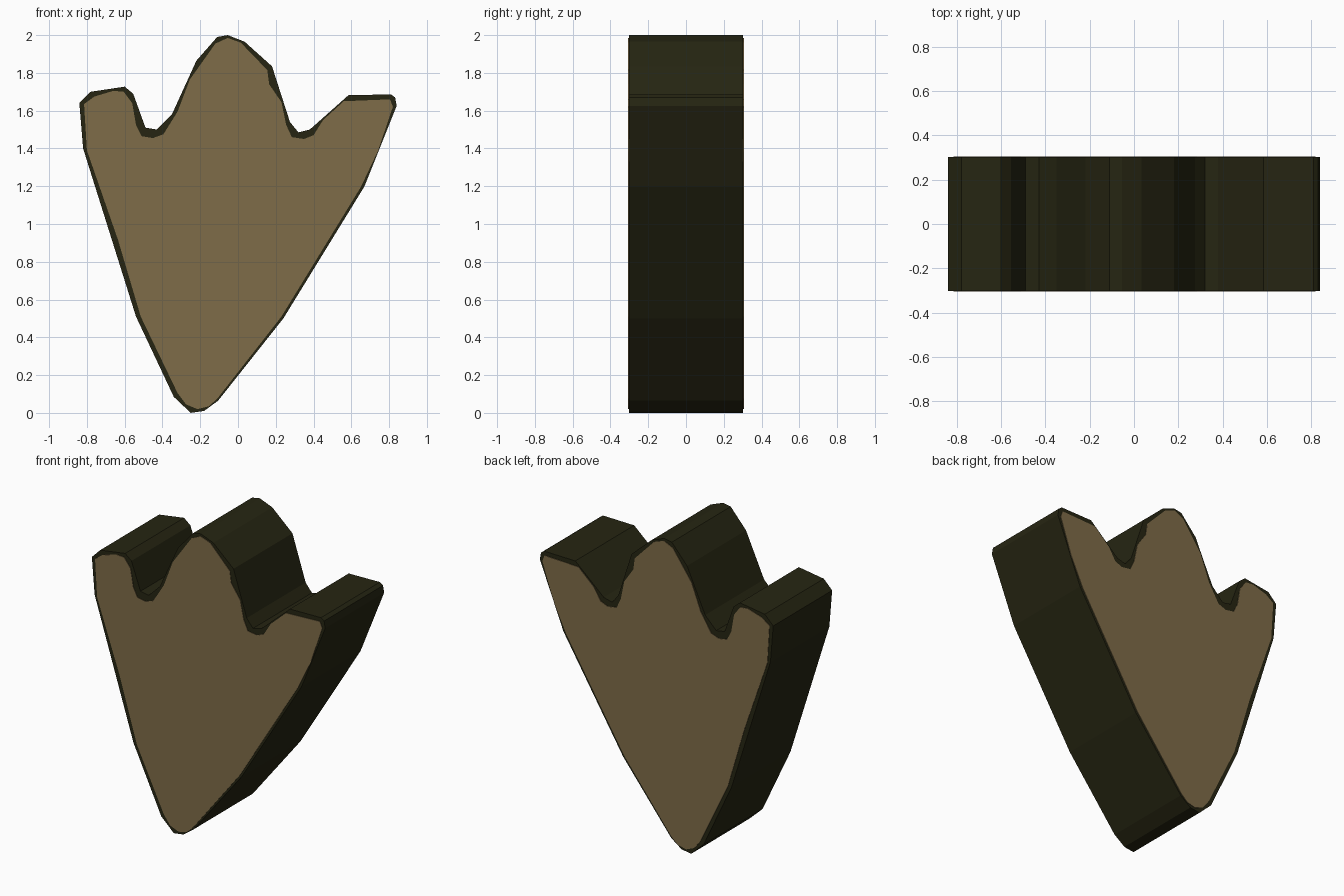
import bpy, bmesh

# Outline of the three-toed footprint, as (x, z)
OUTER = [(-.84, 1.64), (-.78, 1.70), (-.60, 1.727), (-.555, 1.69), (-.49, 1.51),
         (-.43, 1.50), (-.35, 1.58), (-.22, 1.865), (-.11, 1.99), (-.055, 2.0),
         (.035, 1.965), (.18, 1.835), (.275, 1.54), (.32, 1.485), (.38, 1.50),
         (.585, 1.682), (.81, 1.686), (.832, 1.67), (.84, 1.625), (.67, 1.20),
         (.24, .50), (-.105, .065), (-.18, .01), (-.25, 0), (-.34, .085),
         (-.54, .51), (-.82, 1.40)]

# Tan area inside the dark rim
INNER = [(-.815, 1.635), (-.76, 1.675), (-.66, 1.705), (-.605, 1.70), (-.56, 1.64),
         (-.54, 1.525), (-.51, 1.465), (-.45, 1.455), (-.395, 1.475), (-.32, 1.595),
         (-.255, 1.765), (-.12, 1.955), (-.055, 1.985), (.015, 1.96), (.155, 1.815),
         (.165, 1.74), (.23, 1.645), (.255, 1.525), (.285, 1.46), (.35, 1.45),
         (.40, 1.47), (.45, 1.55), (.56, 1.65), (.805, 1.66), (.82, 1.62),
         (.74, 1.385), (.65, 1.195), (.23, .51), (-.11, .075), (-.155, .035),
         (-.215, .02), (-.275, .045), (-.32, .105), (-.515, .51), (-.635, .915),
         (-.80, 1.39)]


def material(name, color):
    mat = bpy.data.materials.new(name)
    mat.diffuse_color = (*color, 1)
    return mat


def slab(name, profile, y0, y1, mat):
    """Extrude an (x, z) profile from y0 to y1."""
    bm = bmesh.new()
    face = bm.faces.new([bm.verts.new((x, y0, z)) for x, z in profile])
    ext = bmesh.ops.extrude_face_region(bm, geom=[face], use_keep_orig=True)
    verts = [g for g in ext["geom"] if isinstance(g, bmesh.types.BMVert)]
    bmesh.ops.translate(bm, verts=verts, vec=(0, y1 - y0, 0))
    bmesh.ops.recalc_face_normals(bm, faces=bm.faces)
    bmesh.ops.triangulate(bm, faces=[f for f in bm.faces if len(f.verts) > 4])
    mesh = bpy.data.meshes.new(name)
    bm.to_mesh(mesh)
    bm.free()
    mesh.materials.append(mat)
    obj = bpy.data.objects.new(name, mesh)
    bpy.context.collection.objects.link(obj)
    return obj


dark = material("dark olive", (.0190, .0185, .0060))
tan = material("tan", (.212, .150, .066))

# Thick dark body with a thin tan plate on the front and the back
slab("footprint_body", OUTER, -.303, .303, dark)
slab("front_plate", INNER, -.306, -.302, tan)
slab("back_plate", INNER, .302, .306, tan)
